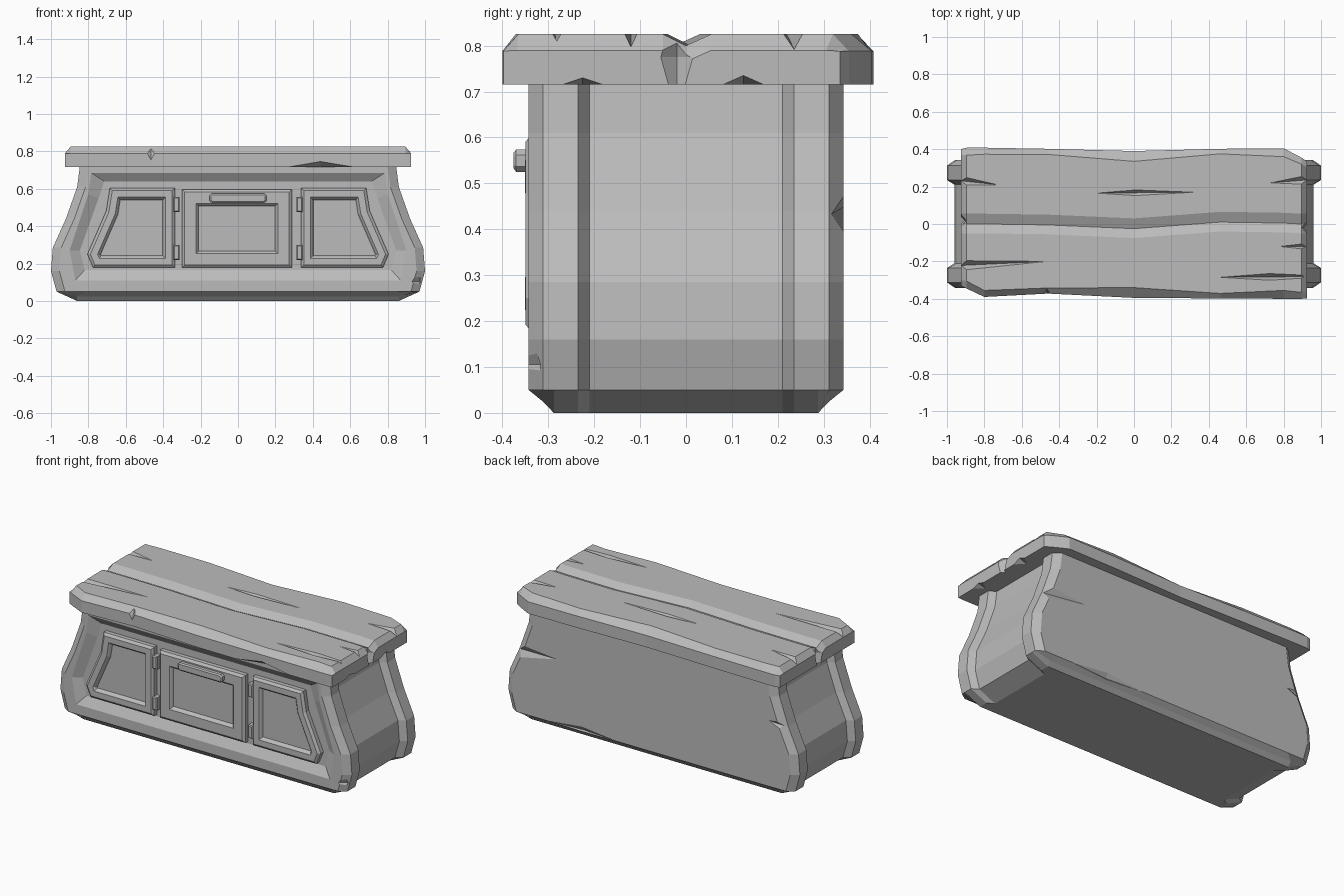
import bpy
import bmesh
from mathutils import Vector

old = bpy.data.objects.get("Cube")
if old:
    bpy.data.objects.remove(old, do_unlink=True)

grey = bpy.data.materials.new("plain grey")
grey.use_nodes = True
grey.diffuse_color = (0.5, 0.5, 0.5, 1)
grey.node_tree.nodes["Principled BSDF"].inputs["Base Color"].default_value = (0.5, 0.5, 0.5, 1)


def finish(name, bm):
    bmesh.ops.recalc_face_normals(bm, faces=bm.faces[:])
    mesh = bpy.data.meshes.new(name)
    bm.to_mesh(mesh)
    bm.free()
    mesh.materials.append(grey)
    obj = bpy.data.objects.new(name, mesh)
    bpy.context.collection.objects.link(obj)
    return obj


def loft(name, rings):
    """Skin closed rings of equal length and cap both ends."""
    bm = bmesh.new()
    loops = [[bm.verts.new(p) for p in ring] for ring in rings]
    n = len(loops[0])
    for a, b in zip(loops, loops[1:]):
        for i in range(n):
            j = (i + 1) % n
            bm.faces.new((a[i], a[j], b[j], b[i]))
    bm.faces.new(loops[0])
    bm.faces.new(loops[-1])
    return finish(name, bm)


def panel(name, outline, back, front, insets):
    """Extrude an x-z outline towards the front, then step its face in and out."""
    bm = bmesh.new()
    near = [bm.verts.new((x, front, z)) for x, z in outline]
    far = [bm.verts.new((x, back, z)) for x, z in outline]
    face = bm.faces.new(near)
    bm.faces.new(far[::-1])
    for i in range(len(near)):
        j = (i + 1) % len(near)
        bm.faces.new((near[i], far[i], far[j], near[j]))
    bmesh.ops.recalc_face_normals(bm, faces=bm.faces[:])
    for thickness, depth in insets:
        bmesh.ops.inset_region(bm, faces=[face], thickness=thickness, depth=depth,
                               use_even_offset=True)
    return finish(name, bm)


def cracks(name, specs):
    """Cutter made of wedges: start, end, widest fraction, half width, depth."""
    bm = bmesh.new()
    for start, end, t, side, depth in specs:
        a, b, s, d = Vector(start), Vector(end), Vector(side), Vector(depth)
        mid = a.lerp(b, t)
        pts = [p - d * k for p in (a, b, mid + s, mid - s) for k in (0, 0.5)]
        verts = [bm.verts.new(p) for p in pts + [mid + d]]
        res = bmesh.ops.convex_hull(bm, input=verts)
        junk = [v for v in res["geom_interior"] if isinstance(v, bmesh.types.BMVert)]
        bmesh.ops.delete(bm, geom=junk, context="VERTS")
    return finish(name, bm)


def carve(obj, cutter):
    cutter.hide_render = True
    mod = obj.modifiers.new("carve", "BOOLEAN")
    mod.operation = "DIFFERENCE"
    mod.solver = "EXACT"
    mod.object = cutter
    bpy.context.view_layer.objects.active = obj
    bpy.ops.object.modifier_apply(modifier=mod.name)
    bpy.data.objects.remove(cutter, do_unlink=True)


def mirrored(half):
    return half + [(-x, z) for x, z in reversed(half)]


# Cabinet body: flared profile with thick end slabs and inset side walls
profile = mirrored([(.86, 0), (.97, .05), (1, .16), (.99, .285), (.92, .44), (.86, .61), (.845, .725)])
half_rings = [(.343, .045, .05), (.312, 0, .025), (.288, 0, 0), (.235, 0, 0), (.21, .04, 0)]
sections = [(-y, i, b) for y, i, b in half_rings] + half_rings[::-1]
body = loft("cabinet_body", [
    [(x - inset if x > 0 else x + inset, y, max(z, base)) for x, z in profile]
    for y, inset, base in sections])

# Sloped recess in the front
outer = mirrored([(.87, .11), (.9, .27), (.8, .57), (.785, .685)])
inner = mirrored([(.82, .165), (.845, .27), (.745, .55), (.715, .64)])
carve(body, loft("recess_cutter", [
    [(x, -.4, z) for x, z in outer],
    [(x, -.343, z) for x, z in outer],
    [(x, -.312, z) for x, z in inner]]))

# Splits in the back and a chipped front corner
carve(body, cracks("body_crack_cutter", [
    ((1.15, .345, .42), (.62, .345, .45), .4, (0, 0, .05), (0, -.03, 0)),
    ((-1.05, .345, .42), (-.8, .345, .46), .4, (0, 0, .04), (0, -.03, 0)),
    ((.2, .345, .05), (.75, .345, .05), .5, (0, 0, .03), (0, -.02, 0)),
    ((.98, -.343, .04), (.98, -.343, .17), .5, (.05, 0, 0), (-.01, .03, 0))]))

# Worktop: x, back edge, front edge, groove centre, top height, chamfer width
stations = [
    (-.925, .4, -.33, 0, .79, .03), (-.895, .408, -.345, 0, .825, .04),
    (-.8, .408, -.39, 0, .825, .035), (-.46, .402, -.372, -.005, .825, .03),
    (0, .39, -.395, -.025, .825, .055), (.46, .402, -.398, .01, .825, .027),
    (.8, .405, -.4, .005, .825, .045), (.895, .355, -.4, 0, .825, .035),
    (.925, .335, -.398, 0, .79, .03)]
worktop = loft("worktop", [
    [(x, yb, .715), (x, yb, .788), (x, yb - c, zt), (x, g + .055, zt), (x, g, zt - .025),
     (x, g - .05, zt), (x, yf + c, zt), (x, yf, .788), (x, yf, .715)]
    for x, yb, yf, g, zt, c in stations])

# Splits and chips in the worktop
top, down, up = .825, (0, 0, -.035), (0, 0, .032)
carve(worktop, cracks("worktop_crack_cutter", [
    ((-1.1, .25, top), (-.73, .21, top), .45, (0, .025, 0), down),
    ((-1.1, -.23, top), (-.47, -.2, top), .3, (0, .025, 0), down),
    ((1.1, .25, top), (.73, .22, top), .45, (0, .025, 0), down),
    ((1.1, -.12, top), (.78, -.12, top), .45, (0, .02, 0), down),
    ((1.05, -.28, top), (.46, -.285, top), .55, (0, .018, 0), down),
    ((-.2, .165, top), (.32, .17, top), .4, (0, .015, 0), (0, 0, -.02)),
    ((-.465, -.385, .9), (-.465, -.385, .72), .5, (.045, 0, 0), (0, .035, 0)),
    ((.25, -.4, .715), (.63, -.4, .715), .5, (0, .05, 0), up),
    ((.925, -.27, .715), (.925, -.18, .715), .5, (.05, 0, 0), (0, 0, .015)),
    ((.925, .08, .715), (.925, .17, .715), .5, (.05, 0, 0), (0, 0, .02)),
    ((.925, -.02, .9), (.925, -.02, .65), .5, (0, .035, 0), (-.035, 0, 0)),
    ((-.925, .02, .9), (-.925, .02, .65), .5, (0, .035, 0), (.035, 0, 0))]))

# Raised doors with framed panels, and a centre drawer front
steps = [(.015, .012), (.035, 0), (.008, -.008), (.007, -.012)]
door = [(.338, .178), (.775, .178), (.805, .25), (.705, .48), (.685, .605), (.338, .605)]
for side, label in ((1, "left"), (-1, "right")):
    panel(label + "_door", [(side * x, z) for x, z in door], -.305, -.338, steps)
    # Door hinges
    for z, level in ((.26, "lower"), (.515, "upper")):
        x = side * .328
        panel(f"{label}_{level}_hinge",
              [(x - .016, z - .04), (x + .016, z - .04), (x + .016, z + .04), (x - .016, z + .04)],
              -.305, -.345, [(.005, .006)])
panel("centre_front", [(-.3, .178), (.288, .178), (.288, .597), (-.3, .597)],
      -.305, -.338, [(.015, .012), (.06, 0), (.008, -.008), (.007, -.012)])

# Drawer pull with rounded ends
pull = [(.14, .525), (.153, .537), (.153, .562), (.14, .574)]
panel("drawer_pull", mirrored(pull), -.335, -.37, [(.008, .006)])
